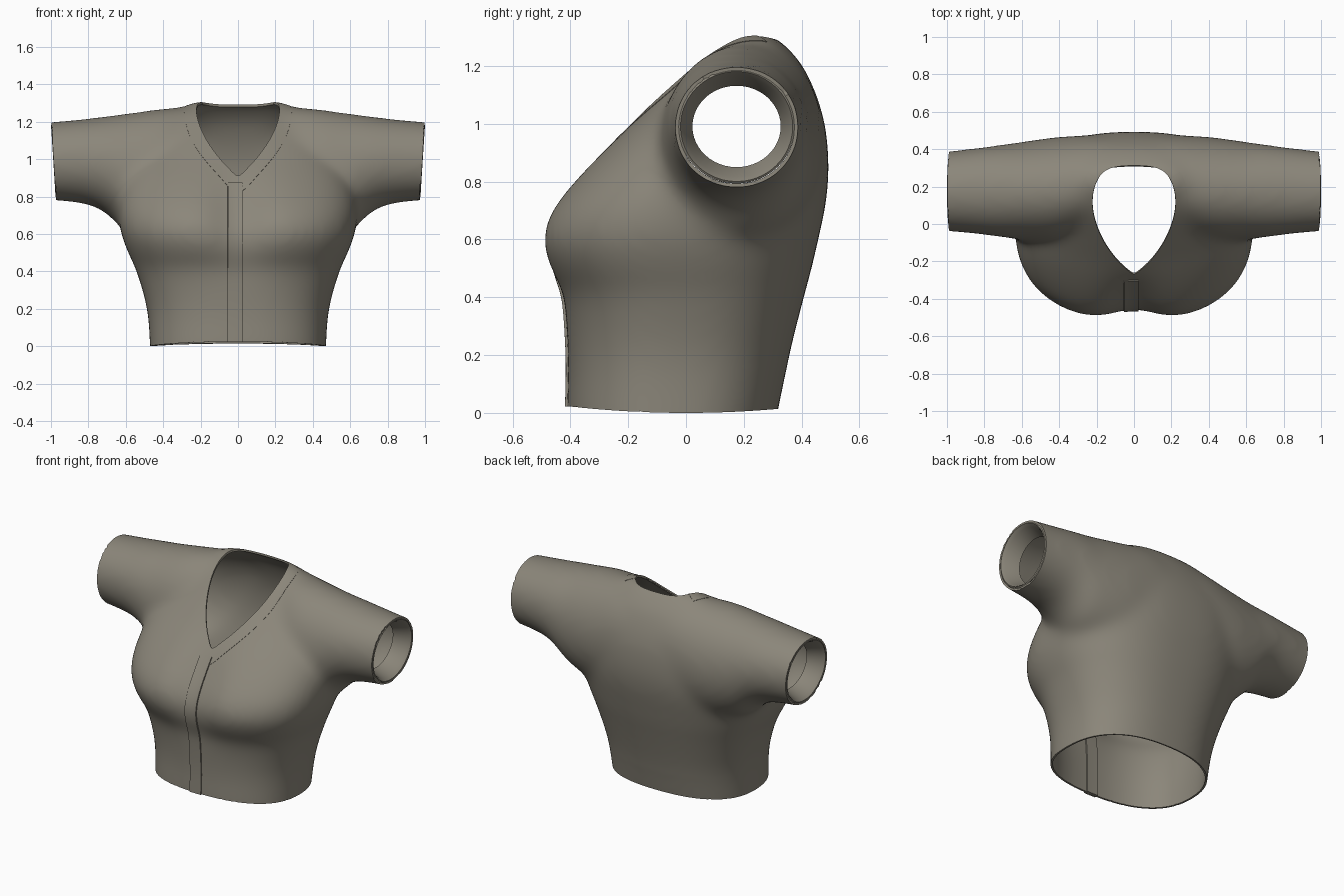
import bpy, bmesh, math
from mathutils import Vector
from mathutils.bvhtree import BVHTree

cube = bpy.data.objects.get("Cube")
if cube:
    bpy.data.objects.remove(cube, do_unlink=True)

cloth = bpy.data.materials.new("olive_grey_cloth")
cloth.use_nodes = True
cloth.diffuse_color = (0.26, 0.24, 0.195, 1)
cloth.node_tree.nodes["Principled BSDF"].inputs["Base Color"].default_value = cloth.diffuse_color


def add_object(name, bm):
    mesh = bpy.data.meshes.new(name)
    bm.to_mesh(mesh)
    mesh.materials.append(cloth)
    obj = bpy.data.objects.new(name, mesh)
    bpy.context.collection.objects.link(obj)
    return obj


def bake(obj):
    """Apply every modifier on the object."""
    deps = bpy.context.evaluated_depsgraph_get()
    mesh = bpy.data.meshes.new_from_object(obj.evaluated_get(deps))
    obj.modifiers.clear()
    obj.data = mesh


def loft(bm, rings, closed=True, caps=True):
    rows = [[bm.verts.new(p) for p in ring] for ring in rings]
    n = len(rows[0])
    for a, b in zip(rows, rows[1:]):
        for i in range(n if closed else n - 1):
            j = (i + 1) % n
            bm.faces.new((a[i], a[j], b[j], b[i]))
    if caps:
        bm.faces.new(rows[0])
        bm.faces.new(rows[-1])
    bmesh.ops.recalc_face_normals(bm, faces=bm.faces)


def flowing(rows, steps=4):
    """Pass a smooth curve through rows of section sizes."""
    out = []
    for i in range(len(rows) - 1):
        quad = rows[max(i - 1, 0)], rows[i], rows[i + 1], rows[min(i + 2, len(rows) - 1)]
        for k in range(steps):
            t = k / steps
            out.append([b + t / 2 * (c - a + t * (2 * a - 5 * b + 4 * c - d + t * (3 * (b - c) + d - a)))
                        for a, b, c, d in zip(*quad)])
    return out + [rows[-1]]


def power(v, e):
    return math.copysign(abs(v) ** e, v)


def angles(n):
    return [2 * math.pi * i / n for i in range(n)]


# Torso sections: height, half width, front y, back y
torso = [(-0.1, 0.471, -0.412, 0.30), (0, 0.472, -0.412, 0.32), (0.2, 0.487, -0.409, 0.358),
         (0.4, 0.543, -0.434, 0.408), (0.5, 0.588, -0.488, 0.435), (0.6, 0.625, -0.52, 0.458),
         (0.7, 0.64, -0.488, 0.48), (0.8, 0.635, -0.408, 0.493), (0.9, 0.61, -0.308, 0.493),
         (1.0, 0.56, -0.198, 0.481), (1.1, 0.49, -0.093, 0.452), (1.2, 0.40, 0.012, 0.405),
         (1.26, 0.32, 0.09, 0.355), (1.31, 0.24, 0.17, 0.30)]


def torso_ring(z, w, front, back):
    cy, d = (front + back) / 2, (back - front) / 2
    ring = []
    for t in angles(72):
        x = w * power(math.cos(t), 0.83)
        y = cy + d * power(math.sin(t), 0.83)
        if y < cy:  # hollow between the two sides of the chest
            y += 0.08 * math.exp(-(x / 0.14) ** 2 - ((z - 0.7) / 0.23) ** 2)
        ring.append((x, y, z))
    return ring


# Sleeve sections: x, top z, bottom z, front y, back y
arm = [(0, 1.275, 0.6, 0.0, 0.475), (0.2, 1.287, 0.6, -0.02, 0.476), (0.4, 1.272, 0.56, -0.09, 0.467),
       (0.6, 1.245, 0.615, -0.085, 0.44), (0.7, 1.232, 0.705, -0.073, 0.427),
       (0.8, 1.219, 0.755, -0.06, 0.413), (1.0, 1.2, 0.78, -0.04, 0.39),
       (1.1, 1.192, 0.777, -0.038, 0.384)]


def arm_ring(x, top, bottom, front, back):
    return [(x, (front + back) / 2 + (back - front) / 2 * math.cos(t),
             (top + bottom) / 2 + (top - bottom) / 2 * math.sin(t)) for t in angles(48)]


# Body: torso and sleeves fused into one smooth form
bm = bmesh.new()
loft(bm, [torso_ring(*r) for r in flowing(torso)])
loft(bm, [arm_ring(*r) for r in flowing([(-r[0], *r[1:]) for r in arm[:0:-1]] + arm)])
body = add_object("garment_body", bm)
bm.free()
fuse = body.modifiers.new("fuse", 'REMESH')
fuse.mode, fuse.voxel_size = 'VOXEL', 0.02
soften = body.modifiers.new("soften", 'SMOOTH')
soften.factor, soften.iterations = 0.5, 42
bake(body)

# Open the hem and the sleeve ends
bm = bmesh.new()
bm.from_mesh(body.data)
surface = BVHTree.FromBMesh(bm)
cuts = [((0, 0, 0), (0, 0, -1))]
cuts += [((s * 0.998, 0, 1.19), (s, 0, -0.06)) for s in (-1, 1)]
for point, normal in cuts:
    bmesh.ops.bisect_plane(bm, geom=bm.verts[:] + bm.edges[:] + bm.faces[:],
                           plane_co=point, plane_no=normal, clear_outer=True)
bmesh.ops.remove_doubles(bm, verts=bm.verts, dist=0.006)
# The hem rises gently towards the front and the back
for v in bm.verts:
    v.co.z += max(0, 1 - v.co.z / 0.15) * 0.022 * (v.co.y / 0.4) ** 2
bm.to_mesh(body.data)
bm.free()
wall = body.modifiers.new("wall", 'SOLIDIFY')
wall.thickness, wall.offset = 0.012, -1
bake(body)

# Neck opening: a teardrop seen from above
half = [(0.09, 0.312), (0.17, 0.28), (0.215, 0.2), (0.225, 0.1), (0.205, 0),
        (0.16, -0.1), (0.095, -0.19), (0.03, -0.25)]
outline = [Vector(p) for p in half] + [Vector((0, -0.27))]
outline += [Vector((-x, y)) for x, y in reversed(half)]
for _ in range(3):
    n = len(outline)
    outline = [outline[i].lerp(outline[(i + 1) % n], f) for i in range(n) for f in (0.25, 0.75)]
bm = bmesh.new()
loft(bm, [[(p.x, p.y, z) for p in outline] for z in (0.62, 1.6)])
cutter = add_object("neck_cutter", bm)
cutter.hide_render = True
bm.free()
cut = body.modifiers.new("neck", 'BOOLEAN')
cut.operation, cut.solver, cut.object = 'DIFFERENCE', 'EXACT', cutter
bake(body)
bpy.data.objects.remove(cutter, do_unlink=True)


def on_surface(origin, direction, lift):
    hit, normal, _, _ = surface.ray_cast(Vector(origin), Vector(direction))
    if normal.dot(Vector(direction)) > 0:
        normal = -normal
    return hit + normal * lift


def trim(name, rings, closed):
    bm = bmesh.new()
    loft(bm, rings, closed, False)
    obj = add_object(name, bm)
    bm.free()
    thick = obj.modifiers.new("thickness", 'SOLIDIFY')
    thick.thickness, thick.offset = 0.009, 0
    bake(obj)
    return obj


# Neck band along the front and sides of the opening, nearly flush
n = len(outline)
rings = []
for step in range(7):
    ring = []
    for i, p in enumerate(outline):
        if p.y < 0.25:
            tangent = (outline[(i + 1) % n] - outline[i - 1]).normalized()
            q = p + Vector((-tangent.y, tangent.x)) * (0.066 * step / 6)
            ring.append(on_surface((q.x, q.y, 2), (0, 0, -1), -0.0025))
    rings.append(ring)
parts = [body, trim("neck_band", rings, False)]

# Front placket and its inner layer, from the point of the neck to the hem
for name, lift, top in (("front_placket", 0.004, 0.87), ("inner_placket", -0.016, 0.84)):
    rings = [[on_surface((-0.055 + 0.08 * i / 6, -2, 0.022 + (top - 0.022) * k / 44), (0, 1, 0), lift)
              for i in range(7)] for k in range(45)]
    parts.append(trim(name, rings, False))

# Turned-in cuff facing inside each sleeve end
for side, name in ((1, "left_cuff_facing"), (-1, "right_cuff_facing")):
    rings = []
    for x, ry, rz in ((0.985, 0.198, 0.194), (0.965, 0.185, 0.178), (0.88, 0.157, 0.145)):
        rings.append([(side * (x + 0.012 * math.sin(t)), 0.175 + ry * math.cos(t),
                       0.991 + rz * math.sin(t)) for t in angles(48)])
    parts.append(trim(name, rings, True))

# Smooth shading with crisp edges
bpy.ops.object.select_all(action='DESELECT')
for obj in parts:
    obj.select_set(True)
bpy.context.view_layer.objects.active = body
bpy.ops.object.shade_smooth_by_angle(angle=math.radians(40))
